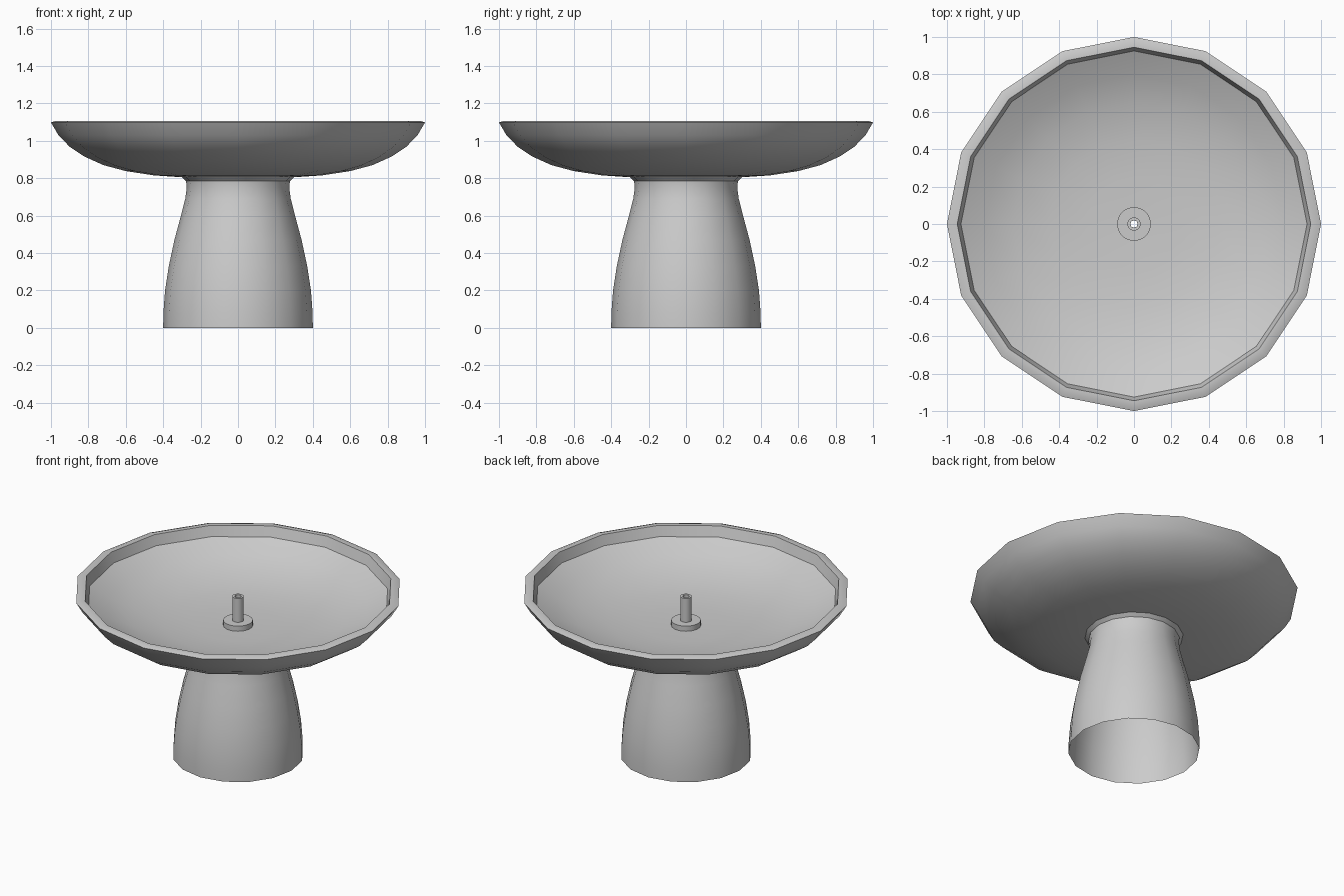
import bpy
import math

cube = bpy.data.objects.get("Cube")
if cube:
    bpy.data.objects.remove(cube, do_unlink=True)

# One plain grey for everything
grey = bpy.data.materials.new("stone grey")
grey.use_nodes = True
colour = (0.6, 0.6, 0.6, 1)
grey.diffuse_color = colour
grey.node_tree.nodes["Principled BSDF"].inputs["Base Color"].default_value = colour


def lathe(name, profile, sides, closed=False):
    """Revolve (radius, height) points about z, as an open sheet or a closed ring."""
    verts = [(r * math.cos(math.tau * i / sides), r * math.sin(math.tau * i / sides), z)
             for r, z in profile for i in range(sides)]
    rows = len(profile)
    faces = []
    for a in range(rows if closed else rows - 1):
        b = (a + 1) % rows
        for i in range(sides):
            j = (i + 1) % sides
            faces.append((a * sides + i, a * sides + j, b * sides + j, b * sides + i))
    mesh = bpy.data.meshes.new(name)
    mesh.from_pydata(verts, [], faces)
    mesh.materials.append(grey)
    obj = bpy.data.objects.new(name, mesh)
    bpy.context.collection.objects.link(obj)
    bpy.ops.object.select_all(action="DESELECT")
    obj.select_set(True)
    bpy.context.view_layer.objects.active = obj
    bpy.ops.object.shade_smooth_by_angle(angle=math.radians(30))
    return obj


# Shallow dish: underside, bevelled rim, inner wall and floor
underside = [(0.02, 0.805), (0.3, 0.805), (0.45, 0.815), (0.6, 0.838), (0.72, 0.87),
             (0.82, 0.915), (0.9, 0.968), (0.96, 1.03), (1.0, 1.098)]
rim = [(0.975, 1.107), (0.945, 1.107), (0.925, 1.04)]
floor = [(0.8, 0.975), (0.65, 0.92), (0.45, 0.885), (0.25, 0.872), (0.02, 0.87)]
lathe("bowl", underside + rim + floor, 16, closed=True)

# Hollow flared foot, open underneath
lathe("pedestal", [(0.4, 0), (0.399, 0.08), (0.39, 0.2), (0.37, 0.33), (0.34, 0.47),
                   (0.305, 0.6), (0.282, 0.69), (0.274, 0.75), (0.278, 0.785),
                   (0.3, 0.805)], 16)

# Water spout: flange with an open tube through it
lathe("spout_flange", [(0.02, 0.865), (0.09, 0.865), (0.09, 0.905), (0.02, 0.905)],
      32, closed=True)
lathe("spout_tube", [(0.02, 0.8), (0.035, 0.8), (0.035, 1.065), (0.02, 1.065)],
      24, closed=True)
